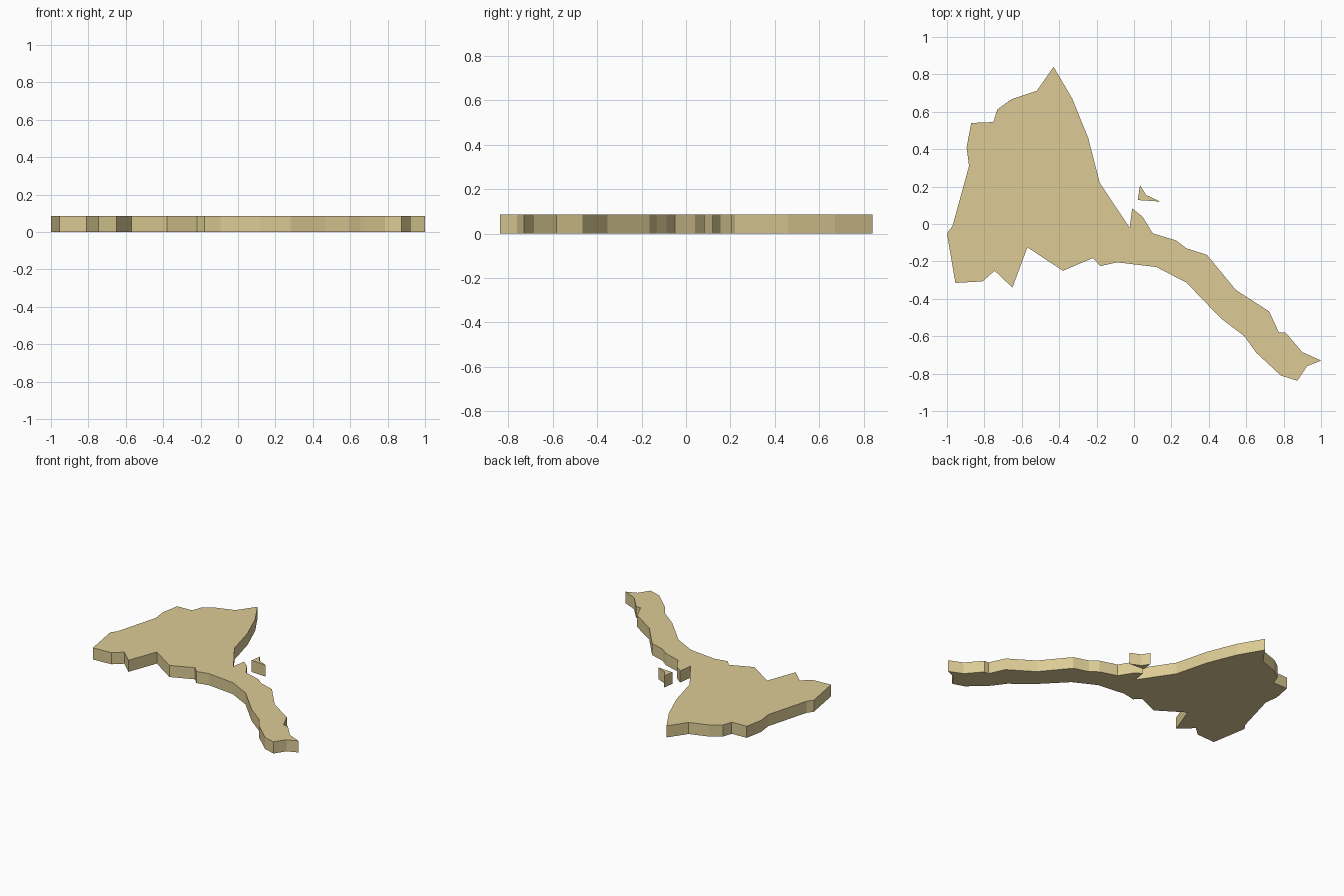
import bpy, bmesh

HEIGHT = 0.085

sand = bpy.data.materials.new("sand")
sand.diffuse_color = (0.72, 0.60, 0.30, 1)


def slab(name, outline):
    """Extrude a clockwise outline upward from the ground."""
    bm = bmesh.new()
    base = bm.faces.new([bm.verts.new((x, y, 0)) for x, y in outline])
    top = bmesh.ops.extrude_face_region(bm, geom=[base], use_keep_orig=True)
    verts = [g for g in top["geom"] if isinstance(g, bmesh.types.BMVert)]
    bmesh.ops.translate(bm, verts=verts, vec=(0, 0, HEIGHT))
    bmesh.ops.recalc_face_normals(bm, faces=bm.faces)
    mesh = bpy.data.meshes.new(name)
    bm.to_mesh(mesh)
    bm.free()
    mesh.materials.append(sand)
    obj = bpy.data.objects.new(name, mesh)
    bpy.context.collection.objects.link(obj)
    return obj


# Mainland: east coast, south-east tail, southern border, west side
slab("mainland", [
    (-0.43, 0.84), (-0.33, 0.67), (-0.245, 0.46), (-0.183, 0.22),
    (-0.023, -0.02), (-0.01, 0.083), (0.045, 0.04), (0.10, -0.05),
    (0.225, -0.088), (0.28, -0.13), (0.39, -0.165), (0.545, -0.353),
    (0.722, -0.467), (0.775, -0.58), (0.81, -0.58), (0.90, -0.685),
    (1.0, -0.73), (0.925, -0.76), (0.873, -0.838), (0.785, -0.81),
    (0.655, -0.69), (0.59, -0.60), (0.465, -0.505), (0.28, -0.313),
    (0.12, -0.23), (-0.09, -0.205), (-0.18, -0.225), (-0.22, -0.182),
    (-0.38, -0.25), (-0.57, -0.125), (-0.65, -0.34), (-0.745, -0.25),
    (-0.81, -0.307), (-0.955, -0.315), (-1.0, -0.05), (-0.97, -0.01),
    (-0.882, 0.31), (-0.895, 0.41), (-0.87, 0.54), (-0.752, 0.545),
    (-0.73, 0.613), (-0.655, 0.667), (-0.52, 0.712),
])

# Small offshore island
slab("island", [(0.032, 0.207), (0.065, 0.155), (0.14, 0.12), (0.02, 0.128)])
